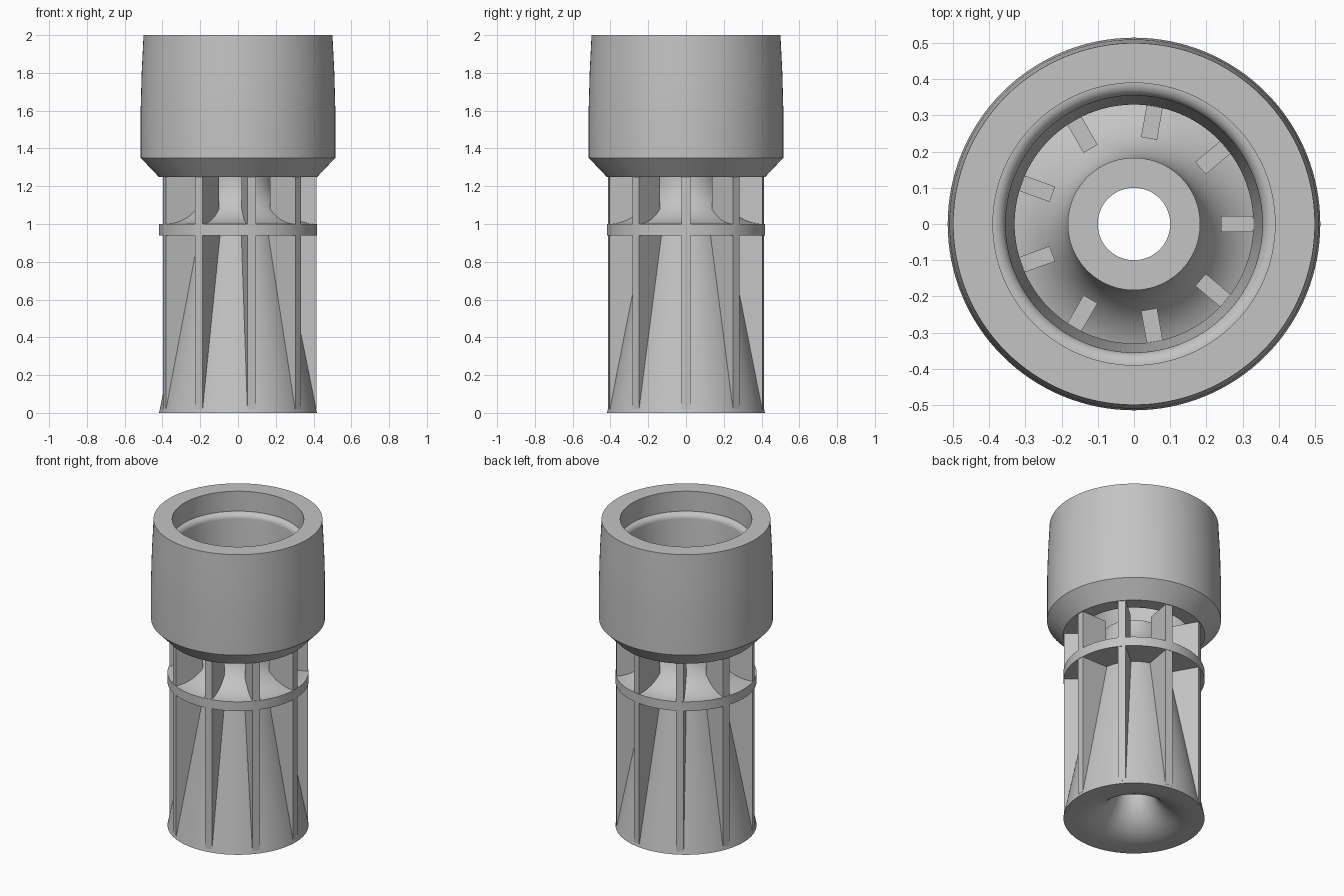
import bpy, bmesh, math
from math import sin, cos, pi, radians

old = bpy.data.objects.get("Cube")
if old:
    bpy.data.objects.remove(old, do_unlink=True)

grey = bpy.data.materials.new("plain_grey")
grey.use_nodes = True
GREY = (0.55, 0.55, 0.55, 1)
grey.diffuse_color = GREY
grey.node_tree.nodes["Principled BSDF"].inputs["Base Color"].default_value = GREY

RIBS = 9
BODY_R = 0.418
CUP_Z = 1.25
SEGMENTS = 128


def arc(cx, cz, radius, start, end, steps=14):
    """Points of an arc in the radius/height plane, angles in degrees."""
    angles = [radians(start + (end - start) * i / steps) for i in range(steps + 1)]
    return [(cx + radius * cos(a), cz + radius * sin(a)) for a in angles]


def finish(name, bm):
    bmesh.ops.recalc_face_normals(bm, faces=bm.faces)
    mesh = bpy.data.meshes.new(name)
    bm.to_mesh(mesh)
    bm.free()
    mesh.materials.append(grey)
    obj = bpy.data.objects.new(name, mesh)
    bpy.context.collection.objects.link(obj)
    bpy.ops.object.select_all(action='DESELECT')
    obj.select_set(True)
    bpy.context.view_layer.objects.active = obj
    bpy.ops.object.shade_smooth_by_angle(angle=radians(20))
    return obj


def lathe(name, profile):
    """Revolve a closed radius/height profile around the z axis."""
    bm = bmesh.new()
    verts = [bm.verts.new((r, 0, z)) for r, z in profile]
    edges = [bm.edges.new((v, verts[i - 1])) for i, v in enumerate(verts)]
    bmesh.ops.spin(bm, geom=verts + edges, cent=(0, 0, 0), axis=(0, 0, 1),
                   angle=2 * pi, steps=SEGMENTS, use_merge=True)
    bmesh.ops.remove_doubles(bm, verts=bm.verts, dist=1e-5)
    return finish(name, bm)


def rib(name, profile, width, angle):
    """Extrude a radius/height profile to a plate and turn it to its angle."""
    bm = bmesh.new()
    face = bm.faces.new([bm.verts.new((r, -width / 2, z)) for r, z in profile])
    out = bmesh.ops.extrude_face_region(bm, geom=[face])
    bmesh.ops.translate(bm, vec=(0, width, 0),
                        verts=[g for g in out["geom"] if isinstance(g, bmesh.types.BMVert)])
    obj = finish(name, bm)
    obj.rotation_euler.z = angle
    return obj


# Cup: chamfered base, slightly tapered top, rounded inner shoulder
lathe("cup", [(0.42, CUP_Z), (0.515, 1.35), (0.515, 1.62), (0.51, 1.8), (0.50, 2.0),
              (0.39, 2.0), (0.39, 1.87)]
      + arc(0.39, 1.835, 0.035, 90, 180, 8)
      + [(0.33, CUP_Z)])

# Core: conical body, collar with a swept fillet to the neck, bore with a bell mouth
lathe("core", [(BODY_R, 0), (0.23, 0.94), (BODY_R, 0.94), (BODY_R, 1.0)]
      + arc(0.418, 1.235, 0.235, 270, 180)
      + [(0.183, CUP_Z), (0.10, CUP_Z)]
      + arc(0.35, 0.25, 0.25, 180, 270))

# Ribs carrying the cup
rib_profile = [(0.37, 0.02), (0.415, 0.02), (0.415, CUP_Z), (0.24, CUP_Z),
               (0.24, 0.95), (0.2, 0.9)]
for i in range(RIBS):
    rib(f"rib_{i + 1}", rib_profile, 0.045, 2 * pi * i / RIBS)
